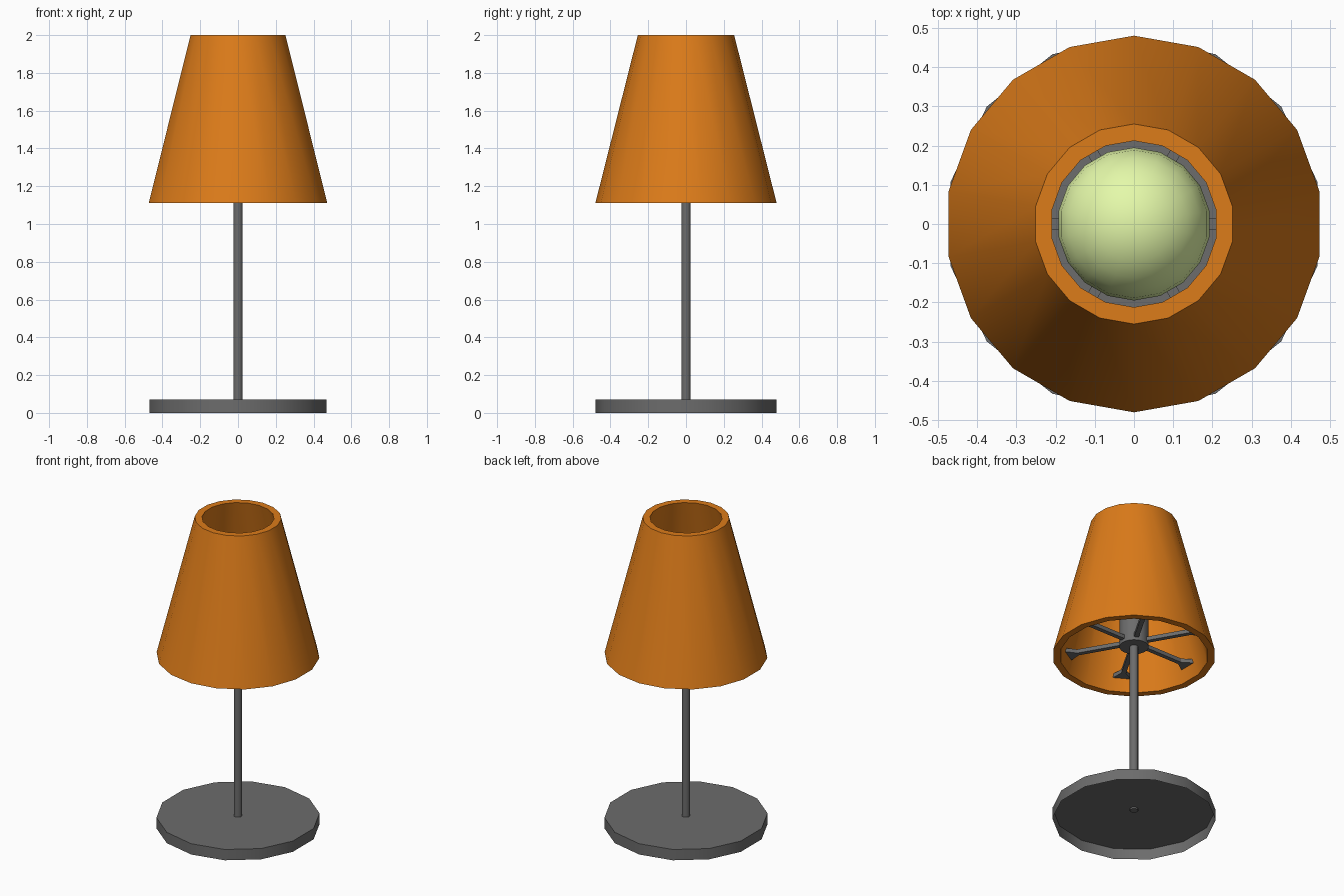
import bpy, bmesh, math
from mathutils import Matrix

if "Cube" in bpy.data.objects:
    bpy.data.objects.remove(bpy.data.objects["Cube"])


def material(name, rgb):
    m = bpy.data.materials.new(name)
    m.diffuse_color = (*rgb, 1)
    m.use_nodes = True
    m.node_tree.nodes["Principled BSDF"].inputs["Base Color"].default_value = m.diffuse_color
    return m


def finish(name, bm, mat=None, smooth=True):
    bmesh.ops.remove_doubles(bm, verts=bm.verts, dist=1e-5)
    me = bpy.data.meshes.new(name)
    bm.to_mesh(me)
    bm.free()
    ob = bpy.data.objects.new(name, me)
    bpy.context.collection.objects.link(ob)
    if mat:
        me.materials.append(mat)
    if smooth:
        bpy.ops.object.select_all(action='DESELECT')
        ob.select_set(True)
        bpy.context.view_layer.objects.active = ob
        bpy.ops.object.shade_smooth_by_angle(angle=math.radians(32))
    return ob


def lathe(name, profile, sides, mat=None, closed=False):
    """Revolve (radius, z) points, first column of vertices towards +y."""
    bm = bmesh.new()
    rings = []
    for r, z in profile:
        if r == 0:
            rings.append([bm.verts.new((0, 0, z))] * sides)
        else:
            rings.append([bm.verts.new((r * math.sin(a), r * math.cos(a), z))
                          for a in (2 * math.pi * i / sides for i in range(sides))])
    pairs = list(zip(rings, rings[1:])) + ([(rings[-1], rings[0])] if closed else [])
    for lo, hi in pairs:
        for i in range(sides):
            j = (i + 1) % sides
            quad = list(dict.fromkeys((lo[i], hi[i], hi[j], lo[j])))
            bm.faces.new(quad)
    bmesh.ops.recalc_face_normals(bm, faces=bm.faces)
    return finish(name, bm, mat)


orange = material("shade_orange", (0.72, 0.20, 0.01))
glow = material("bulb_yellow", (0.78, 0.95, 0.40))
grey = material("metal_grey", (0.15, 0.15, 0.15))

# Base: dish open underneath
lathe("base", [(0.48, 0), (0.48, 0.07), (0, 0.07)], 14, grey)

# Pole and bulb socket
lathe("pole", [(0, 0.06), (0.025, 0.06), (0.025, 1.2), (0, 1.2)], 14, grey)
lathe("socket", [(0, 1.17), (0.086, 1.17), (0.086, 1.38), (0, 1.38)], 18, grey)

# Hollow shade with wall thickness
lathe("shade", [(0.48, 1.11), (0.255, 2.0), (0.212, 2.0), (0.437, 1.11)], 18, orange, closed=True)

# Bulb: narrow neck swelling to a round top
R, zc = 0.195, 1.6
dome = [(R * math.cos(t), zc + R * math.sin(t))
        for t in (math.radians(d) for d in range(-30, 90, 15))]
lathe("bulb", [(0.07, 1.37), (0.085, 1.41), (0.125, 1.46)] + dome + [(0, zc + R)], 18, glow)

# Six support arms flaring to a foot at the shade wall
outline = [(0.06, -0.014), (0.35, -0.014), (0.42, -0.06),
           (0.42, 0.06), (0.35, 0.014), (0.06, 0.014)]
bm = bmesh.new()
for k in range(6):
    turn = Matrix.Rotation(k * math.pi / 3, 3, 'Z')
    verts = [bm.verts.new((x, y, 1.19)) for x, y in outline]
    bmesh.ops.rotate(bm, verts=verts, cent=(0, 0, 0), matrix=turn)
    face = bm.faces.new(verts)
    ext = bmesh.ops.extrude_face_region(bm, geom=[face], use_keep_orig=True)
    top = [g for g in ext['geom'] if isinstance(g, bmesh.types.BMVert)]
    bmesh.ops.translate(bm, verts=top, vec=(0, 0, 0.025))
bmesh.ops.recalc_face_normals(bm, faces=bm.faces)
finish("support_arms", bm, grey, smooth=False)
